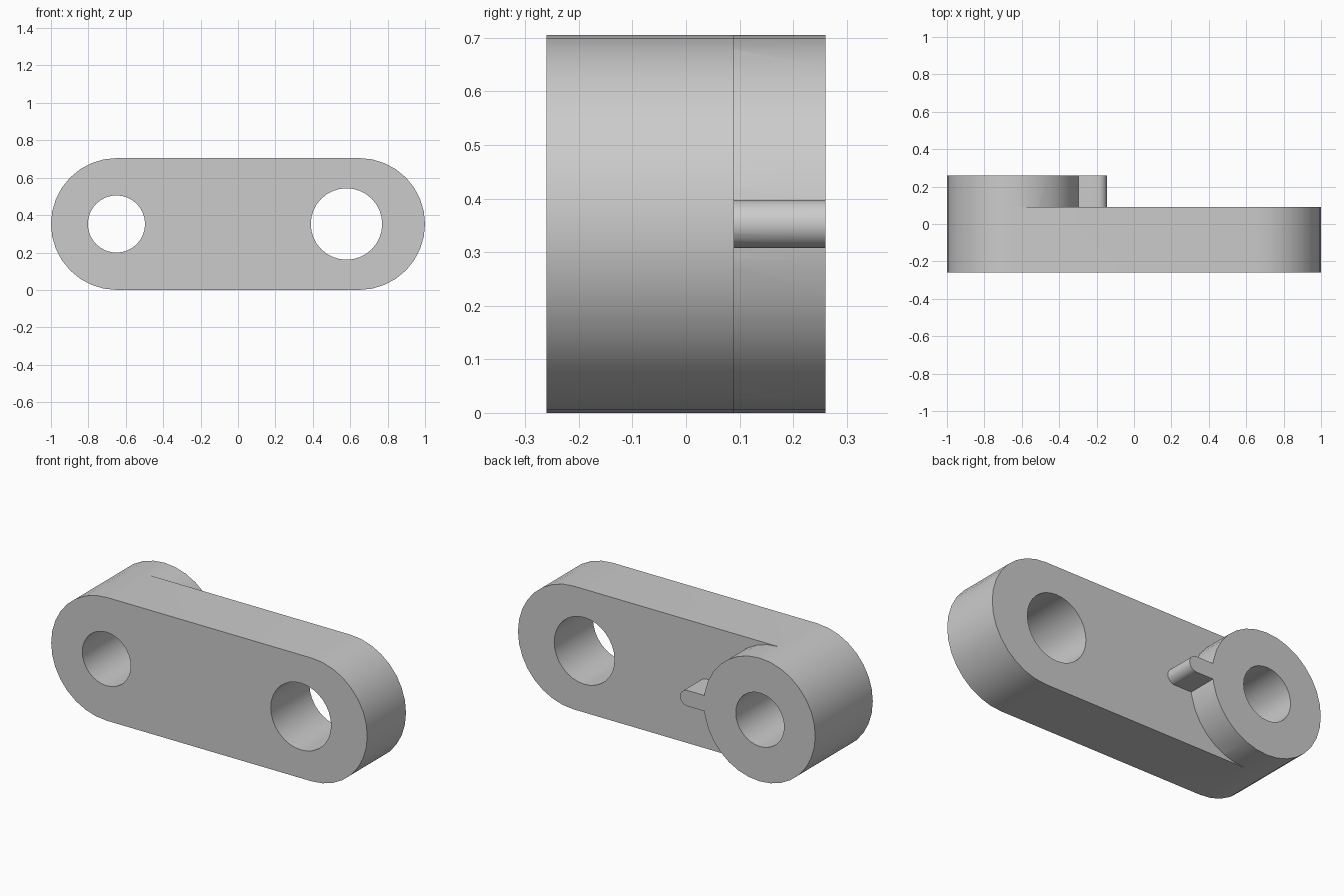
import bpy, bmesh
from math import pi, sin, cos, asin, sqrt

cube = bpy.data.objects.get("Cube")
if cube:
    bpy.data.objects.remove(cube, do_unlink=True)

R = 0.3525          # end radius, also the height of the centre line
END = 1 - R         # centres of the rounded ends
FRONT, STEP, BACK = -0.26, 0.09, 0.26
STEPS = 32

steel = bpy.data.materials.new("plain grey")
steel.use_nodes = True
grey = (0.6, 0.6, 0.6, 1)
steel.diffuse_color = grey
steel.node_tree.nodes["Principled BSDF"].inputs["Base Color"].default_value = grey


def arc(cx, r, first, last):
    """Points on a circle from one step number to another."""
    return [(cx + r * cos(2 * pi * i / STEPS), R + r * sin(2 * pi * i / STEPS))
            for i in range(first, last + 1)]


def prism(name, outline, holes, y0, y1):
    """Fill an outline with holes and extrude it along y."""
    bm = bmesh.new()
    edges = []
    for loop in [outline] + holes:
        vs = [bm.verts.new((x, y0, z)) for x, z in loop]
        edges += [bm.edges.new((v, vs[i - 1])) for i, v in enumerate(vs)]
    bmesh.ops.triangle_fill(bm, use_beauty=True, edges=edges)
    res = bmesh.ops.extrude_face_region(bm, geom=bm.faces[:], use_keep_orig=True)
    moved = [g for g in res["geom"] if isinstance(g, bmesh.types.BMVert)]
    bmesh.ops.translate(bm, verts=moved, vec=(0, y1 - y0, 0))
    bmesh.ops.recalc_face_normals(bm, faces=bm.faces[:])
    mesh = bpy.data.meshes.new(name)
    bm.to_mesh(mesh)
    bm.free()
    mesh.materials.append(steel)
    ob = bpy.data.objects.new(name, mesh)
    bpy.context.collection.objects.link(ob)
    return ob


small_hole = arc(-0.65, 0.153, 0, STEPS - 1)
large_hole = arc(0.58, 0.191, 0, STEPS - 1)

# Main link plate with two bores
quarter = STEPS // 4
plate_outline = arc(END, R, -quarter, quarter) + arc(-END, R, quarter, 3 * quarter)
link = prism("link_arm", plate_outline, [small_hole, large_hole], FRONT, STEP)

# Raised boss with a round-nosed key
key = 0.045
root = -END + sqrt(R * R - key * key)
skip = int(asin(key / R) / (2 * pi / STEPS)) + 1
boss_outline = ([(root, R + key)] + arc(-END, R, skip, STEPS - skip)
                + [(root, R - key)] + arc(-0.145 - key, key, -quarter, quarter))
boss = prism("boss", boss_outline, [small_hole], STEP, BACK)

# Join boss and plate into one solid
mod = link.modifiers.new("join", "BOOLEAN")
mod.operation = "UNION"
mod.solver = "EXACT"
mod.object = boss
bpy.ops.object.select_all(action="DESELECT")
bpy.context.view_layer.objects.active = link
link.select_set(True)
bpy.ops.object.modifier_apply(modifier=mod.name)
bpy.data.objects.remove(boss, do_unlink=True)
bpy.ops.object.shade_smooth_by_angle(angle=pi / 6)
